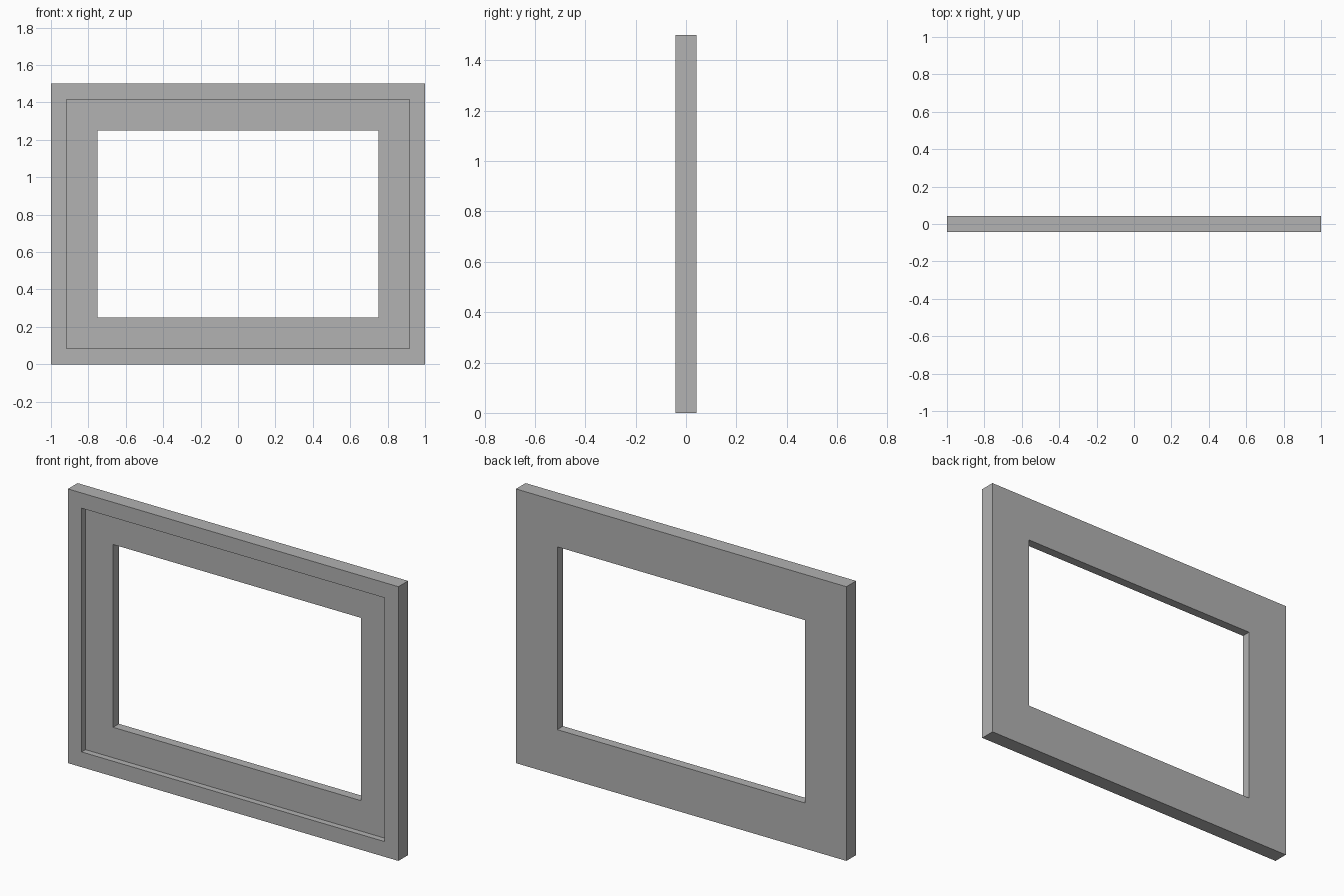
import bpy
import bmesh

cube = bpy.data.objects.get("Cube")
if cube:
    bpy.data.objects.remove(cube, do_unlink=True)

# Single grey finish
grey = bpy.data.materials.new("grey")
grey.use_nodes = True
colour = (0.445, 0.445, 0.445, 1)
grey.diffuse_color = colour
grey.node_tree.nodes["Principled BSDF"].inputs["Base Color"].default_value = colour

HALF_W, HALF_H, HALF_D = 1.0, 0.75, 0.0417
LIP, BORDER = 0.0833, 0.25
STEP_Y = -0.0083


def ring(bm, inset, y):
    """Rectangle of four vertices, inset from the outer edge, at depth y."""
    w, h = HALF_W - inset, HALF_H - inset
    return [bm.verts.new((sx * w, y, HALF_H + sz * h))
            for sx, sz in ((-1, -1), (1, -1), (1, 1), (-1, 1))]


# Stepped frame section, swept round as a closed chain of rectangles
section = [(0, HALF_D), (0, -HALF_D), (LIP, -HALF_D),
           (LIP, STEP_Y), (BORDER, STEP_Y), (BORDER, HALF_D)]
bm = bmesh.new()
rings = [ring(bm, inset, y) for inset, y in section]
for k, a in enumerate(rings):
    b = rings[(k + 1) % len(rings)]
    for i in range(4):
        j = (i + 1) % 4
        bm.faces.new((a[i], a[j], b[j], b[i]))
bmesh.ops.recalc_face_normals(bm, faces=bm.faces)

mesh = bpy.data.meshes.new("window_frame")
bm.to_mesh(mesh)
bm.free()
mesh.materials.append(grey)
frame = bpy.data.objects.new("window_frame", mesh)
bpy.context.collection.objects.link(frame)
